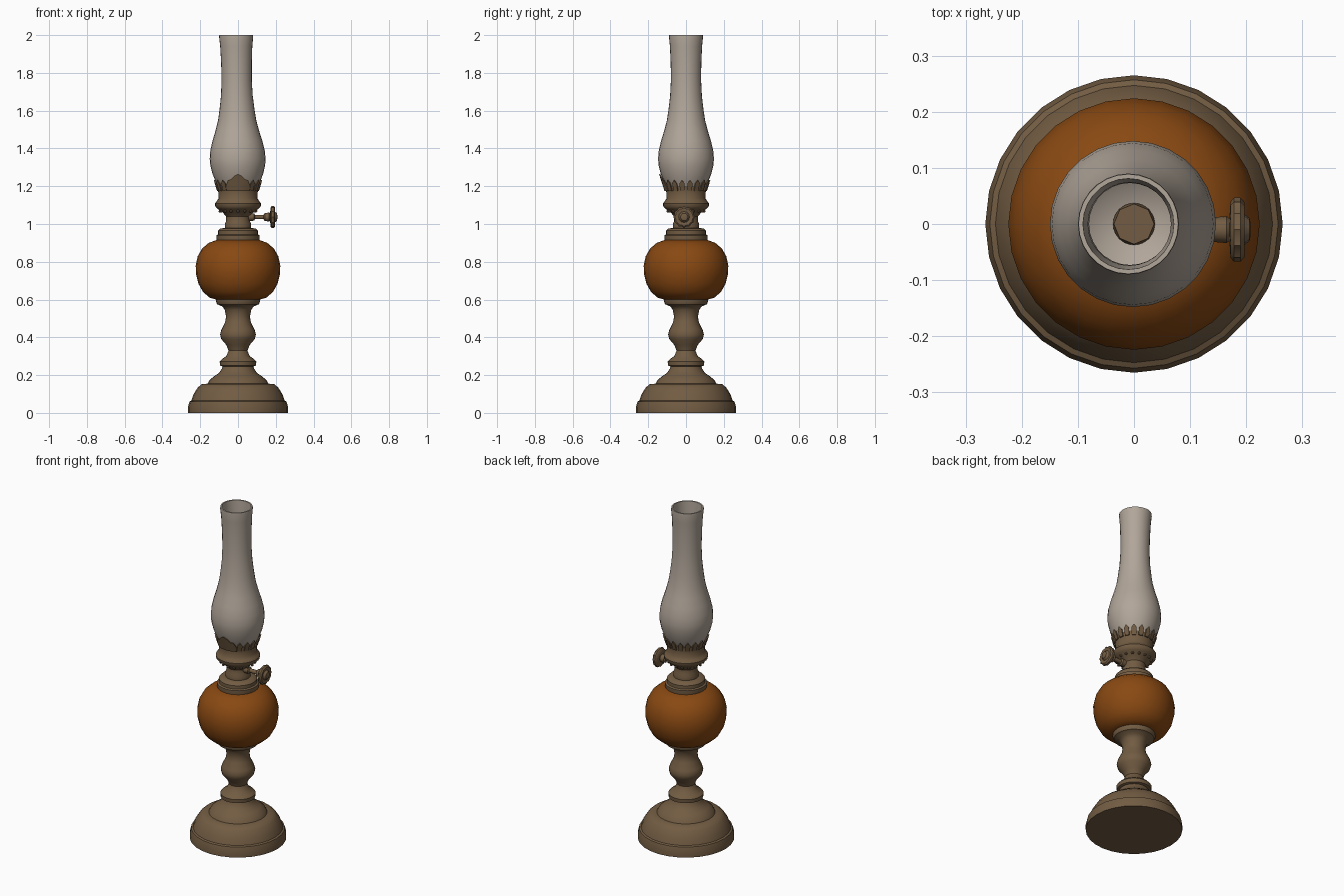
import bpy
import bmesh
from math import sin, cos, pi, radians
from mathutils import Matrix, Vector

default_cube = bpy.data.objects.get("Cube")
if default_cube:
    bpy.data.objects.remove(default_cube, do_unlink=True)


def make_material(name, colour):
    mat = bpy.data.materials.new(name)
    mat.use_nodes = True
    mat.diffuse_color = (*colour, 1)
    mat.node_tree.nodes["Principled BSDF"].inputs["Base Color"].default_value = (*colour, 1)
    return mat


brass = make_material("aged brass", (0.17, 0.108, 0.056))
amber = make_material("amber glass", (0.25, 0.066, 0.006))
clear = make_material("smoky glass", (0.44, 0.38, 0.32))


def finish(name, bm, material, angle=40):
    """Turn a bmesh into a named, smooth-shaded object."""
    bmesh.ops.recalc_face_normals(bm, faces=bm.faces)
    mesh = bpy.data.meshes.new(name)
    bm.to_mesh(mesh)
    bm.free()
    mesh.materials.append(material)
    obj = bpy.data.objects.new(name, mesh)
    bpy.context.collection.objects.link(obj)
    bpy.ops.object.select_all(action="DESELECT")
    obj.select_set(True)
    bpy.context.view_layer.objects.active = obj
    bpy.ops.object.shade_smooth_by_angle(angle=radians(angle))
    return obj


def add_rings(bm, rings, cap_start=True, cap_end=True):
    """Skin a list of vertex rings, with optional end caps."""
    n = len(rings[0])
    for low, high in zip(rings, rings[1:]):
        for i in range(n):
            j = (i + 1) % n
            bm.faces.new((low[i], low[j], high[j], high[i]))
    if cap_start:
        bm.faces.new(rings[0][::-1])
    if cap_end:
        bm.faces.new(rings[-1])


def lathe(name, profile, material, sides=28, caps=(True, True), lean=0.0):
    """Revolve (radius, height) points; lean shifts the top along x."""
    bm = bmesh.new()
    start, top = profile[0][1], max(z for r, z in profile)
    rings = []
    for r, z in profile:
        shift = lean * (z - start) / (top - start)
        rings.append([bm.verts.new((r * cos(2 * pi * i / sides) + shift,
                                    r * sin(2 * pi * i / sides), z))
                      for i in range(sides)])
    add_rings(bm, rings, *caps)
    return finish(name, bm, material)


# Stepped foot and turned stem
lathe("foot", [(.265, 0), (.265, .03), (.257, .06), (.247, .065), (.235, .1),
               (.212, .135), (.192, .152), (.16, .155), (.15, .175),
               (.125, .195), (.1, .212), (.085, .235), (.08, .25)], brass)
lathe("stem", [(.08, .245), (.095, .25), (.097, .272), (.085, .285),
               (.062, .3), (.05, .33), (.062, .36), (.088, .39), (.095, .415),
               (.088, .44), (.068, .48), (.063, .51), (.07, .545),
               (.082, .563), (.11, .575), (.117, .59), (.117, .605)], brass)

# Oil reservoir
lathe("reservoir", [(.115, .6), (.15, .61), (.185, .64), (.21, .685),
                    (.222, .735), (.224, .78), (.213, .83), (.19, .87),
                    (.155, .9), (.115, .915)], amber)

# Collar and burner
lathe("collar", [(.112, .905), (.115, .92), (.115, .94), (.105, .945),
                 (.105, .965), (.095, .975), (.068, .98)], brass)
lathe("burner", [(.068, .975), (.07, 1.0), (.063, 1.015), (.063, 1.04),
                 (.08, 1.06), (.108, 1.08), (.12, 1.092), (.122, 1.108),
                 (.112, 1.122), (.103, 1.135), (.105, 1.18), (.11, 1.2),
                 (.1, 1.2), (.09, 1.17)], brass)
lathe("wick_holder", [(.05, 1.16), (.038, 1.2), (.036, 1.23)], brass, sides=8)

# Glass chimney with a thin wall and an open top
lathe("chimney", [(.1, 1.19), (.118, 1.225), (.134, 1.265), (.145, 1.31),
                  (.148, 1.345), (.144, 1.39), (.132, 1.44), (.115, 1.495),
                  (.101, 1.55), (.092, 1.61), (.084, 1.68), (.08, 1.76),
                  (.081, 1.85), (.085, 1.94), (.09, 1.99), (.089, 2.0),
                  (.081, 2.0), (.074, 1.85), (.073, 1.76), (.085, 1.61),
                  (.108, 1.495), (.138, 1.39), (.14, 1.33), (.125, 1.265),
                  (.09, 1.215), (.037, 1.2)],
      clear, caps=(False, False), lean=-.01)


# Crown of outward-curling prongs that grips the chimney
def curved_plate(bm, centre, half_angle, heights, base, radius_at):
    """Thin plate wrapped round the axis with a shaped top edge."""
    columns = []
    for i, height in enumerate(heights):
        a = centre + half_angle * (2 * i / (len(heights) - 1) - 1)
        column = []
        for offset in (0, .007):
            for z in (base, (base + height) / 2, height):
                r = radius_at(z) + offset
                column.append(bm.verts.new((r * cos(a), r * sin(a), z)))
        columns.append([column[k] for k in (0, 1, 2, 5, 4, 3)])
    add_rings(bm, columns)


bm = bmesh.new()
prongs = 18
for k in range(prongs):
    curved_plate(bm, 2 * pi * (k + .5) / prongs, .11, (1.215, 1.232, 1.215),
                 1.175, lambda z: .104 + .32 * (z - 1.175))
finish("crown_prongs", bm, brass, 30)

bm = bmesh.new()
curved_plate(bm, -pi / 2, .56, (1.2, 1.232, 1.236, 1.255, 1.265, 1.255, 1.236, 1.232, 1.2),
             1.175, lambda z: .107 + .32 * (z - 1.175))
finish("front_crest", bm, brass, 30)

# Studs under the burner gallery
bm = bmesh.new()
for k in range(16):
    a = 2 * pi * k / 16
    bmesh.ops.create_icosphere(bm, subdivisions=1, radius=.009, matrix=Matrix.Translation(
        Vector((.095 * cos(a), .095 * sin(a), 1.068))))
finish("gallery_studs", bm, brass)


# Wick adjuster: spindle and scalloped wheel pointing to +x
def turned_along_x(name, profile, sides, scallop=0.0):
    bm = bmesh.new()
    rings = []
    for x, r in profile:
        ring = []
        for i in range(sides):
            a = 2 * pi * i / sides
            rr = r * (1 - scallop * (i % 2))
            ring.append(bm.verts.new((x, -.01 + rr * cos(a), 1.037 + rr * sin(a))))
        rings.append(ring)
    add_rings(bm, rings)
    finish(name, bm, brass)


turned_along_x("spindle", [(.04, .022), (.085, .02), (.09, .012), (.135, .012),
                           (.142, .022), (.165, .024), (.175, .016)], 14)
turned_along_x("wick_wheel", [(.17, .02), (.172, .05), (.178, .057),
                              (.19, .057), (.197, .049), (.194, .03),
                              (.206, .02), (.208, .01)], 24, .08)
